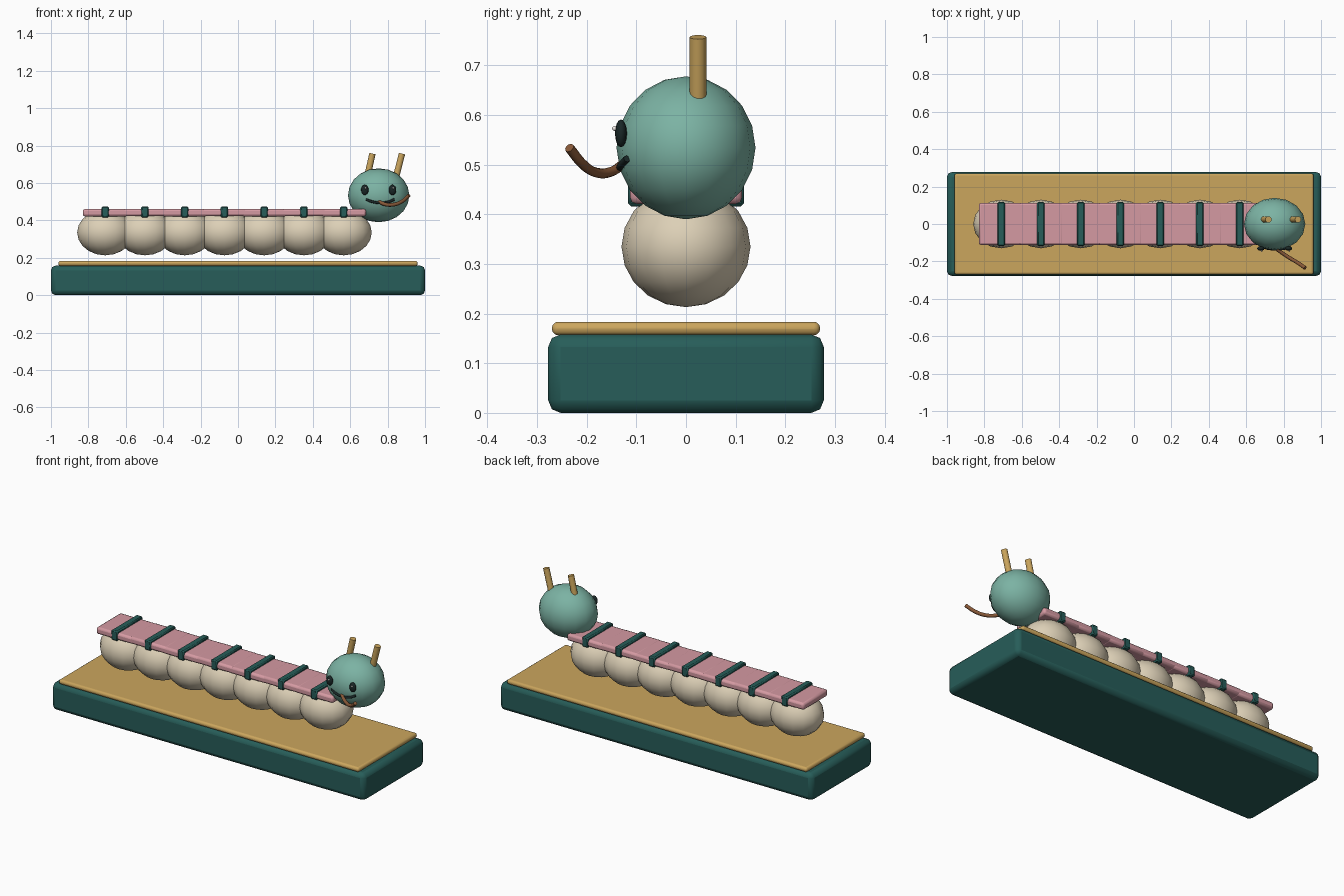
import bpy
from math import radians
from mathutils import Vector

if "Cube" in bpy.data.objects:
    bpy.data.objects.remove(bpy.data.objects["Cube"])


def material(name, rgb):
    m = bpy.data.materials.new(name)
    m.diffuse_color = (*rgb, 1)
    m.use_nodes = True
    m.node_tree.nodes["Principled BSDF"].inputs["Base Color"].default_value = m.diffuse_color
    return m


TEAL = material("dark_teal", (0.02, 0.11, 0.10))
GOLD = material("gold", (0.60, 0.38, 0.11))
CREAM = material("cream", (0.72, 0.63, 0.47))
PINK = material("pink", (0.66, 0.32, 0.36))
MINT = material("mint", (0.20, 0.45, 0.37))
BLACK = material("black", (0.01, 0.02, 0.02))
WHITE = material("white", (0.9, 0.85, 0.82))
BROWN = material("brown", (0.25, 0.10, 0.04))


def finish(name, mat):
    o = bpy.context.object
    o.name = name
    o.data.materials.append(mat)
    return o


def box(name, loc, size, bevel, segments, mat):
    bpy.ops.mesh.primitive_cube_add(size=1, location=loc)
    o = finish(name, mat)
    o.scale = size
    bpy.ops.object.transform_apply(location=False, rotation=False, scale=True)
    b = o.modifiers.new("bevel", "BEVEL")
    b.width, b.segments = bevel, segments
    bpy.ops.object.shade_smooth_by_angle(angle=radians(50))
    return o


def ball(name, loc, radii, segs, rings, mat):
    bpy.ops.mesh.primitive_uv_sphere_add(segments=segs, ring_count=rings, radius=1, location=loc)
    o = finish(name, mat)
    o.scale = radii
    bpy.ops.object.transform_apply(location=False, rotation=False, scale=True)
    bpy.ops.object.shade_smooth()
    return o


def rod(name, a, b, radius, mat):
    a, b = Vector(a), Vector(b)
    bpy.ops.mesh.primitive_cylinder_add(vertices=12, radius=radius, depth=(b - a).length,
                                        location=(a + b) / 2,
                                        rotation=(b - a).to_track_quat("Z", "Y").to_euler())
    finish(name, mat)
    bpy.ops.object.shade_smooth_by_angle(angle=radians(40))


def tube(name, pts, radius, mat):
    c = bpy.data.curves.new(name, "CURVE")
    c.dimensions = "3D"
    c.bevel_depth, c.bevel_resolution, c.resolution_u = radius, 2, 6
    c.use_fill_caps = True
    s = c.splines.new("BEZIER")
    s.bezier_points.add(len(pts) - 1)
    for p, co in zip(s.bezier_points, pts):
        p.co = co
        p.handle_left_type = p.handle_right_type = "AUTO"
    o = bpy.data.objects.new(name, c)
    bpy.context.collection.objects.link(o)
    c.materials.append(mat)


# Plinth
box("base", (0, 0, 0.079), (2, 0.555, 0.158), 0.025, 2, TEAL)
box("base_top", (0, 0, 0.17), (1.92, 0.54, 0.027), 0.012, 3, GOLD)

# Body segments, each with a back pad and a strap
for i in range(7):
    x = -0.71 + 0.2125 * i
    ball(f"body_segment_{i + 1}", (x, 0, 0.335), (0.15, 0.13, 0.122), 16, 10, CREAM)
    lift = 0.001 * (i % 2)
    box(f"back_pad_{i + 1}", (x, 0, 0.441 + lift), (0.24, 0.225, 0.04), 0.012, 2, PINK)
    box(f"strap_{i + 1}", (x, 0, 0.445), (0.04, 0.234, 0.058), 0.006, 1, TEAL)

# Head
ball("head", (0.752, 0, 0.534), (0.164, 0.14, 0.144), 16, 10, MINT)
for side, x in (("left", 0.678), ("right", 0.826)):
    ball(f"{side}_eye", (x, -0.131, 0.563), (0.02, 0.012, 0.028), 12, 8, BLACK)
    ball(f"{side}_eye_glint", (x + 0.004, -0.144, 0.573), (0.005, 0.005, 0.005), 8, 6, WHITE)

# Antennae
rod("left_antenna", (0.688, 0.024, 0.62), (0.719, 0.024, 0.757), 0.017, GOLD)
rod("right_antenna", (0.842, 0.024, 0.62), (0.877, 0.024, 0.757), 0.017, GOLD)

# Mouth and the stem held in it
tube("mouth", [(0.685, -0.122, 0.512), (0.72, -0.132, 0.499), (0.765, -0.134, 0.494),
               (0.805, -0.131, 0.499), (0.835, -0.119, 0.512)], 0.007, BLACK)
tube("stem", [(0.75, -0.125, 0.502), (0.785, -0.15, 0.486), (0.83, -0.18, 0.484),
              (0.875, -0.207, 0.5), (0.915, -0.235, 0.534)], 0.01, BROWN)
